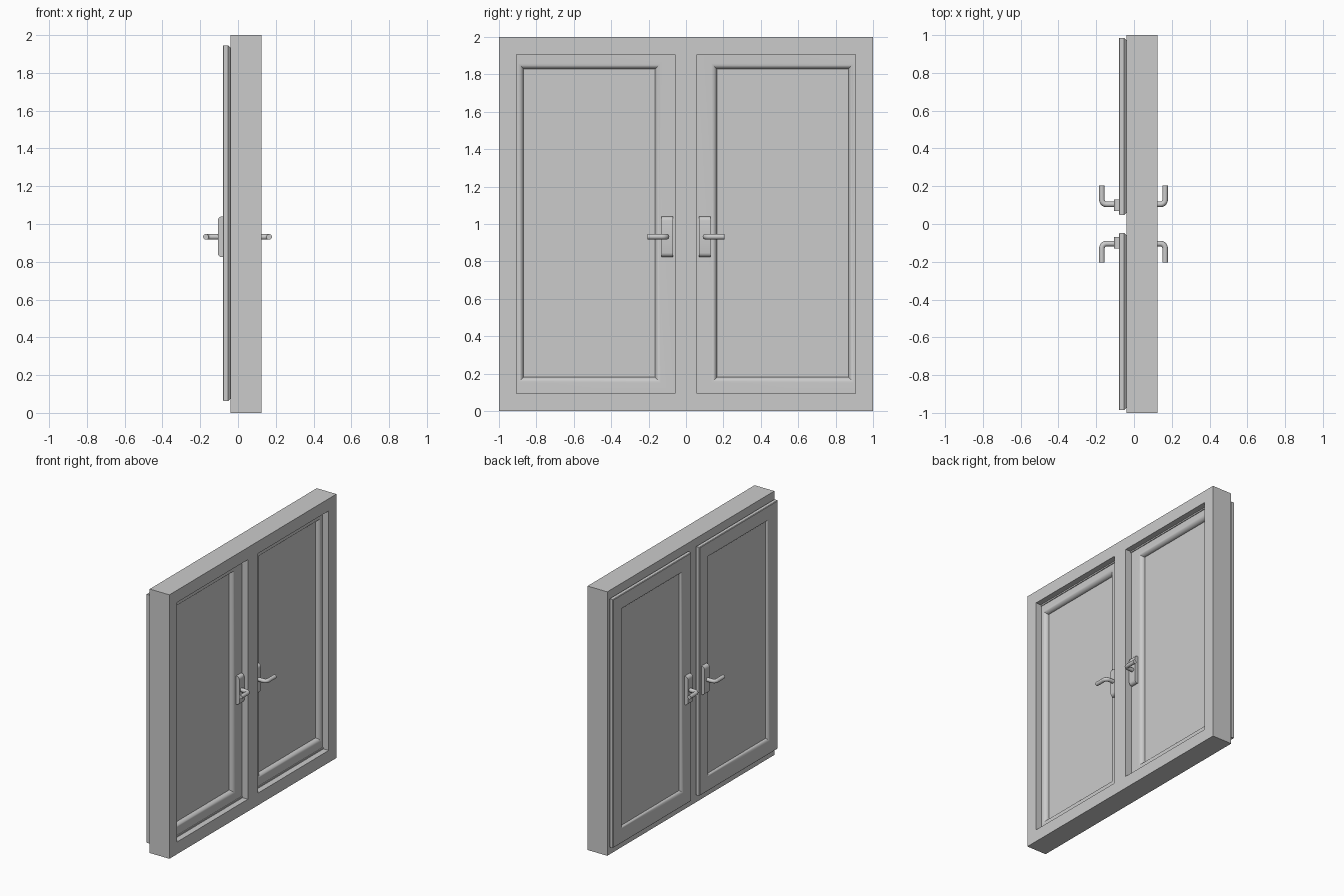
import bpy, bmesh, math
from mathutils import Vector

cube = bpy.data.objects.get("Cube")
if cube:
    bpy.data.objects.remove(cube, do_unlink=True)

# Single grey finish
grey = bpy.data.materials.new("plain_grey")
grey.use_nodes = True
grey.diffuse_color = (0.6, 0.6, 0.6, 1)
grey.node_tree.nodes["Principled BSDF"].inputs["Base Color"].default_value = (0.6, 0.6, 0.6, 1)


def finish(name, bm, smooth=False):
    bmesh.ops.recalc_face_normals(bm, faces=bm.faces)
    mesh = bpy.data.meshes.new(name)
    bm.to_mesh(mesh)
    bm.free()
    obj = bpy.data.objects.new(name, mesh)
    bpy.context.collection.objects.link(obj)
    mesh.materials.append(grey)
    if smooth:
        bpy.ops.object.select_all(action="DESELECT")
        obj.select_set(True)
        bpy.context.view_layer.objects.active = obj
        bpy.ops.object.shade_smooth_by_angle(angle=math.radians(35))
    return obj


def skin(bm, rings, closed):
    """Join successive rings of points with quads; cap the ends if open."""
    loops = [[bm.verts.new(p) for p in ring] for ring in rings]
    n = len(loops[0])
    pairs = list(zip(loops, loops[1:]))
    if closed:
        pairs.append((loops[-1], loops[0]))
    else:
        bm.faces.new(loops[0])
        bm.faces.new(loops[-1])
    for a, b in pairs:
        for i in range(n):
            j = (i + 1) % n
            bm.faces.new((a[i], a[j], b[j], b[i]))


def box(name, lo, hi):
    bm = bmesh.new()
    skin(bm, [[(x, lo[1], lo[2]), (x, hi[1], lo[2]), (x, hi[1], hi[2]), (x, lo[1], hi[2])]
              for x in (lo[0], hi[0])], False)
    return finish(name, bm)


def mitred_ring(name, y0, y1, z0, z1, profile, smooth=False):
    """Sweep a closed (inset, x) profile around a rectangle."""
    bm = bmesh.new()
    skin(bm, [[(x, y0 + d, z0 + d), (x, y1 - d, z0 + d),
               (x, y1 - d, z1 - d), (x, y0 + d, z1 - d)] for d, x in profile], True)
    return finish(name, bm, smooth)


def arc(cx, cy, rx, ry, start, end, steps):
    angles = [math.radians(start + (end - start) * i / steps) for i in range(steps + 1)]
    return [(cx + rx * math.cos(a), cy + ry * math.sin(a)) for a in angles]


# Fixed frame and centre post
BACK, FRONT, RIM = -0.04, 0.125, 0.0925
mitred_ring("outer_frame", -1, 1, 0, 2,
            [(0, BACK), (0, FRONT), (RIM, FRONT), (RIM, BACK)])
box("centre_post", (BACK, -0.06, RIM), (FRONT, 0.06, 2 - RIM))

# Sash section: overlapping lip, tapered seal, rounded moulding on both faces
LIP, FACE = -0.08, 0.075
GLASS_BACK, GLASS_FRONT = -0.058, 0.042
EDGE, INNER = 0.088, 0.118
sash_profile = [(0.004, LIP), (0, LIP + 0.004), (0, -0.052), (0.012, BACK), (0.012, FACE)]
sash_profile += arc(EDGE, GLASS_FRONT, INNER - EDGE, FACE - GLASS_FRONT, 90, 0, 5)
sash_profile += arc(EDGE, GLASS_BACK, INNER - EDGE, GLASS_BACK - LIP, 0, -90, 5)


def handle(label, y_side, x_side, base):
    # Rounded plate: side outline extruded across its width
    depth, half, mid = 0.027, 0.108, 0.932
    outline = [(0, mid - half)]
    outline += arc(depth - 0.022, mid - half + 0.022, 0.022, 0.022, -90, 0, 4)
    outline += arc(depth - 0.022, mid + half - 0.022, 0.022, 0.022, 0, 90, 4)
    outline.append((0, mid + half))
    bm = bmesh.new()
    skin(bm, [[(base + x_side * d, y_side * y, z) for d, z in outline]
              for y in (0.07, 0.13)], False)
    finish(label + "_handle_plate", bm, True)

    # Bent lever: round section following a stem, a curved elbow and a grip
    radius, bend, reach, stem_y = 0.015, 0.025, 0.09, 0.104
    path = [(0.01, stem_y)]
    path += arc(reach - bend, stem_y + bend, bend, bend, -90, 0, 5)
    path.append((reach, 0.205))
    pts = [Vector((base + x_side * d, y_side * y, mid)) for d, y in path]
    rings = []
    for i, p in enumerate(pts):
        way = (pts[min(i + 1, len(pts) - 1)] - pts[max(i - 1, 0)]).normalized()
        if i == 1:
            way = Vector((x_side, 0, 0))
        if i == len(pts) - 2:
            way = Vector((0, y_side, 0))
        up = Vector((0, 0, 1))
        across = way.cross(up)
        rings.append([p + radius * (math.cos(a) * across + math.sin(a) * up)
                      for a in (math.tau * k / 12 for k in range(12))])
    bm = bmesh.new()
    skin(bm, rings, False)
    finish(label + "_handle_lever", bm, True)


# Two mirrored leaves, each with a pane, stop strips and a pair of handles
for label, s in (("first", -1), ("second", 1)):
    y0, y1 = sorted((s * 0.048, s * 0.986))
    mitred_ring(label + "_sash", y0, y1, 0.063, 1.946, sash_profile, True)
    box(label + "_pane", (GLASS_BACK, y0 + 0.11, 0.173), (GLASS_FRONT, y1 - 0.11, 1.836))
    s0, s1 = sorted((s * 0.06, s * (1 - RIM)))
    for end, z in (("lower", RIM), ("upper", 2 - RIM - 0.01)):
        box(f"{label}_{end}_stop", (BACK, s0, z), (FACE + 0.006, s1, z + 0.01))
    handle(label + "_inside", s, -1, LIP)
    handle(label + "_outside", s, 1, FACE)
